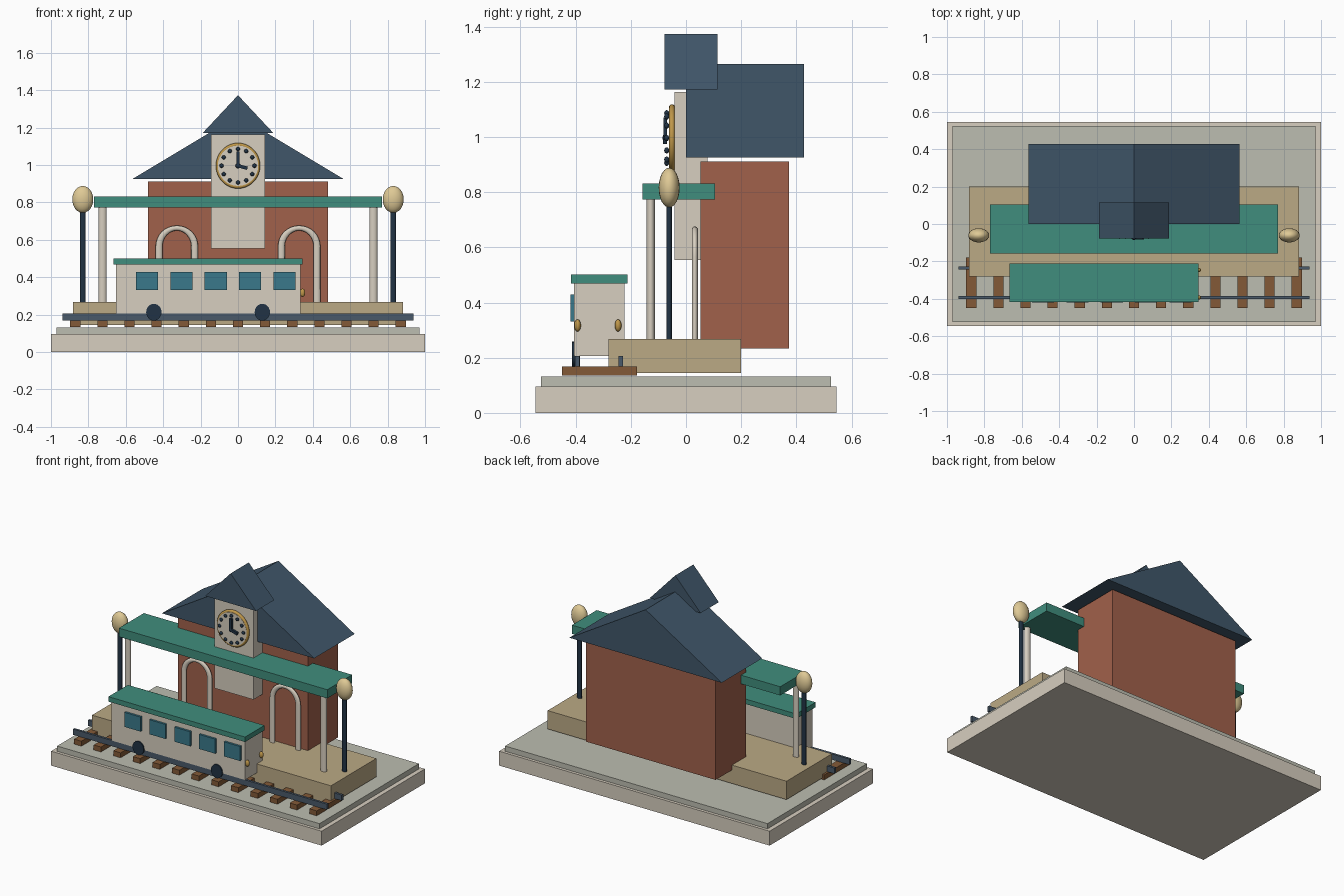
import bpy, bmesh, math
from mathutils import Matrix, Vector

if "Cube" in bpy.data.objects:
    bpy.data.objects.remove(bpy.data.objects["Cube"])


def material(name, r, g, b):
    m = bpy.data.materials.new(name)
    m.diffuse_color = tuple((c / 255) ** 2.2 for c in (r, g, b)) + (1,)
    m.use_nodes = True
    m.node_tree.nodes["Principled BSDF"].inputs["Base Color"].default_value = m.diffuse_color
    return m


CREAM = material("cream", 214, 205, 190)
STONE = material("stone", 187, 188, 175)
SAND = material("sand", 186, 168, 132)
BRICK = material("brick", 160, 97, 76)
SLATE = material("slate", 66, 87, 105)
TEAL = material("teal", 66, 140, 124)
DARK = material("dark_steel", 38, 54, 70)
RAIL = material("rail_steel", 75, 90, 105)
WOOD = material("wood", 130, 90, 58)
GLASS = material("glass", 60, 120, 138)
GOLD = material("gold", 190, 150, 75)
GLOW = material("lamp_glow", 222, 200, 148)


def finish(name, bm, mat, smooth=False):
    bmesh.ops.recalc_face_normals(bm, faces=bm.faces)
    me = bpy.data.meshes.new(name)
    bm.to_mesh(me)
    bm.free()
    ob = bpy.data.objects.new(name, me)
    bpy.context.collection.objects.link(ob)
    me.materials.append(mat)
    if smooth:
        bpy.ops.object.select_all(action='DESELECT')
        ob.select_set(True)
        bpy.context.view_layer.objects.active = ob
        bpy.ops.object.shade_smooth_by_angle(angle=math.radians(40))
    return ob


def box(name, x, y, z, mat):
    """Box from (min, max) ranges."""
    bm = bmesh.new()
    size = [r[1] - r[0] for r in (x, y, z)]
    mid = [(r[0] + r[1]) / 2 for r in (x, y, z)]
    bmesh.ops.create_cube(bm, size=1, matrix=Matrix.Translation(mid) @ Matrix.Diagonal((*size, 1)))
    return finish(name, bm, mat)


def gable(name, half, y, z, mat):
    """Solid triangular roof with its ridge along y."""
    bm = bmesh.new()
    tri = bm.faces.new([bm.verts.new(p) for p in
                        ((-half, y[0], z[0]), (half, y[0], z[0]), (0, y[0], z[1]))])
    out = bmesh.ops.extrude_face_region(bm, geom=[tri])
    bmesh.ops.translate(bm, vec=(0, y[1] - y[0], 0),
                        verts=[v for v in out["geom"] if isinstance(v, bmesh.types.BMVert)])
    if not tri.is_valid or len(bm.faces) < 5:
        bmesh.ops.holes_fill(bm, edges=bm.edges)
    return finish(name, bm, mat)


def ball(name, at, radii, mat):
    bm = bmesh.new()
    bmesh.ops.create_uvsphere(bm, u_segments=20, v_segments=12, radius=1,
                              matrix=Matrix.Translation(at) @ Matrix.Diagonal((*radii, 1)))
    return finish(name, bm, mat, True)


def rod(name, at, rx, ry, length, mat, axis='Z', sides=20):
    """Oval cylinder centred at a point; axis Z, or Y for a disc facing the front."""
    bm = bmesh.new()
    rot = Matrix.Rotation(math.radians(90), 4, 'X') if axis == 'Y' else Matrix()
    bmesh.ops.create_cone(bm, cap_ends=True, segments=sides, radius1=1, radius2=1, depth=1,
                          matrix=Matrix.Translation(at) @ rot @ Matrix.Diagonal((rx, ry, length, 1)))
    return finish(name, bm, mat, True)


def tube(name, pts, at, scale, radius, mat, cyclic=False):
    """Round bar along a path in the xz plane."""
    cu = bpy.data.curves.new(name, 'CURVE')
    cu.dimensions = '3D'
    cu.bevel_depth, cu.bevel_resolution, cu.use_fill_caps = radius, 3, True
    sp = cu.splines.new('POLY')
    sp.points.add(len(pts) - 1)
    for p, (x, z) in zip(sp.points, pts):
        p.co = (x, 0, z, 1)
    sp.use_cyclic_u, sp.use_smooth = cyclic, True
    cu.materials.append(mat)
    ob = bpy.data.objects.new(name, cu)
    bpy.context.collection.objects.link(ob)
    ob.location, ob.scale = at, scale
    return ob


# Ground slabs and platform
box("base", (-1, 1), (-.545, .545), (0, .096), CREAM)
box("base_top", (-.97, .97), (-.525, .525), (.096, .131), STONE)
box("platform", (-.883, .883), (-.28, .2), (.144, .267), SAND)

# Track
for i in range(13):
    x = -.87 + i * .145
    box("sleeper", (x - .027, x + .027), (-.45, -.178), (.135, .168), WOOD)
for y in (-.394, -.236):
    box("rail", (-.938, .938), (y - .008, y + .008), (.168, .206), RAIL)

# Station house and roof
box("station_walls", (-.48, .48), (.053, .373), (.234, .911), BRICK)
gable("station_roof", .563, (0, .427), (.926, 1.264), SLATE)

# Clock tower
box("clock_tower", (-.144, .144), (-.042, .078), (.554, 1.162), CREAM)
gable("tower_roof", .188, (-.078, .114), (1.172, 1.373), SLATE)

# Clock
CZ = .996
rod("clock_face", (0, -.05, CZ), .108, .108, .025, CREAM, 'Y', 32)
ring = [(.108 * math.cos(a), .108 * math.sin(a)) for a in (math.tau * i / 36 for i in range(36))]
tube("clock_rim", ring, (0, -.051, CZ), (1, 1, 1.03), .011, GOLD, True)
for i in range(12):
    a = math.tau * i / 12
    ball("hour_mark", (.088 * math.sin(a), -.07, CZ + .09 * math.cos(a)), (.011, .009, .011), DARK)
box("minute_hand", (-.009, .009), (-.082, -.068), (CZ - .008, CZ + .075), DARK)
hand = box("hour_hand", (-.006, .052), (-.083, -.069), (-.009, .009), DARK)
hand.location.z = CZ
hand.rotation_euler.y = math.radians(15)
ball("clock_hub", (0, -.076, CZ), (.014, .009, .014), DARK)

# Canopy, its posts, platform lamps and arched door frames
box("canopy", (-.77, .77), (-.157, .105), (.774, .832), TEAL)
arch = [(-.07, -.298)] + [(.07 * math.cos(a), .098 * math.sin(a))
                          for a in (math.pi * (1 - i / 16) for i in range(17))] + [(.07, -.298)]
for s in (-1, 1):
    rod("canopy_post", (s * .724, -.128, .52), .021, .015, .51, CREAM)
    rod("lamp_post", (s * .83, -.061, .515), .0155, .0105, .5, DARK)
    ball("lamp_globe", (s * .83, -.061, .816), (.056, .038, .072), GLOW)
    tube("door_arch", arch, (s * .327, .032, .565), (1.36, .85, 1), .0135, CREAM)

# Rail carriage
box("carriage_body", (-.652, .335), (-.405, -.222), (.207, .47), CREAM)
box("carriage_roof", (-.666, .344), (-.417, -.212), (.468, .501), TEAL)
for i in range(5):
    x = -.487 + i * .184
    box("carriage_window", (x - .059, x + .059), (-.419, -.4), (.332, .429), GLASS)
for x in (-.45, .13):
    rod("wheel", (x, -.399, .213), .041, .045, .028, DARK, 'Y', 24)
for y in (-.393, -.246):
    ball("headlight", (.345, y, .317), (.014, .012, .022), GOLD)
